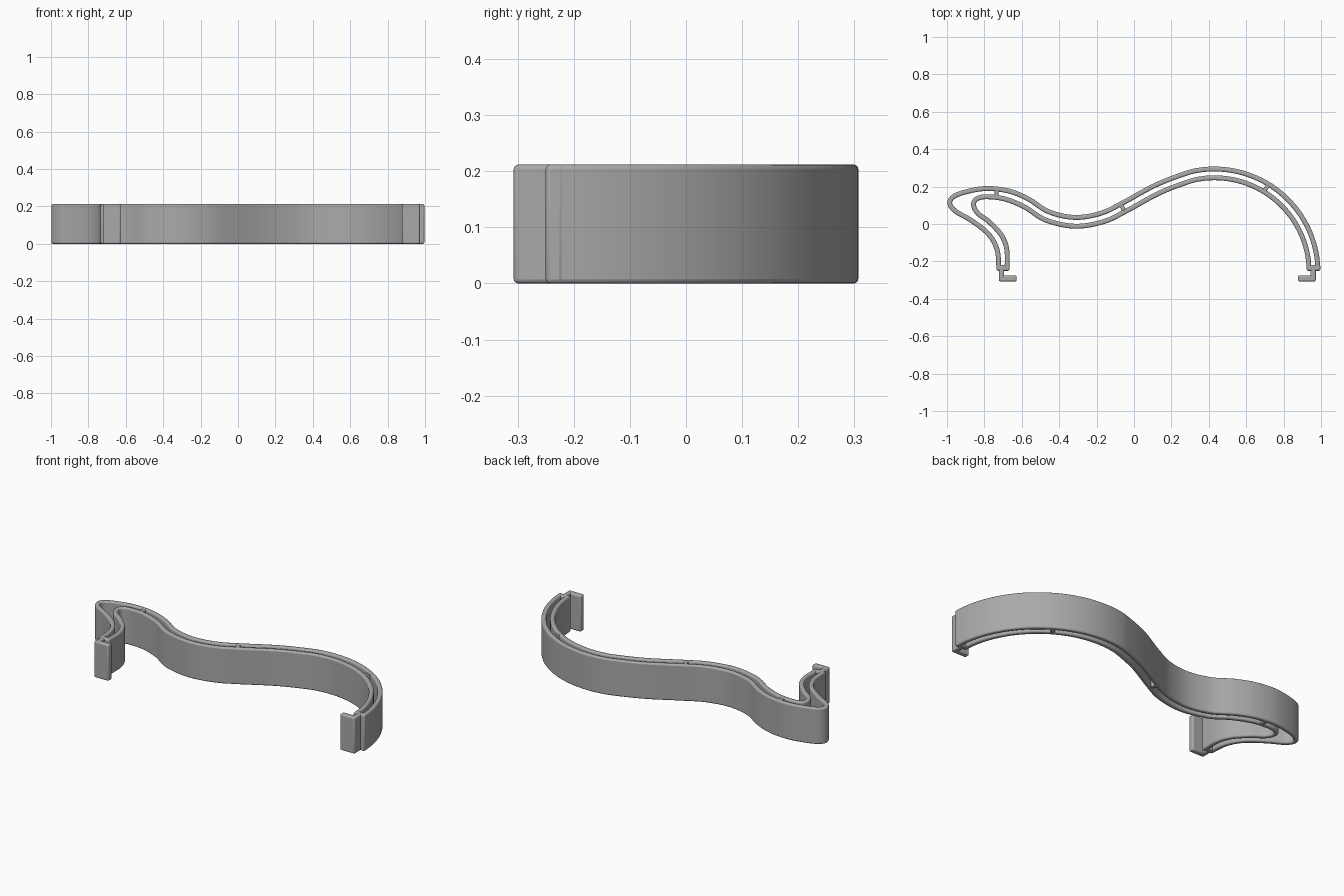
import bpy
import bmesh
import math
from mathutils import Vector

HEIGHT = 0.212
WALL = 0.026
BAND = 0.073

cube = bpy.data.objects.get("Cube")
if cube:
    bpy.data.objects.remove(cube, do_unlink=True)

grey = bpy.data.materials.new("plain grey")
grey.use_nodes = True
colour = (0.4, 0.4, 0.4, 1)
grey.diffuse_color = colour
grey.node_tree.nodes["Principled BSDF"].inputs["Base Color"].default_value = colour


def smooth_path(points, steps=6):
    """Catmull-Rom curve through the points."""
    p = [Vector(q) for q in points]
    p = [2 * p[0] - p[1]] + p + [2 * p[-1] - p[-2]]
    path = []
    for a, b, c, d in zip(p, p[1:], p[2:], p[3:]):
        for i in range(steps):
            t = i / steps
            path.append(0.5 * (2 * b + (c - a) * t + (2 * a - 5 * b + 4 * c - d) * t ** 2
                               + (3 * b - a - 3 * c + d) * t ** 3))
    return path + [p[-2]]


def offset(path, distance):
    """Shift a path to the left of its direction of travel."""
    result = []
    for i, q in enumerate(path):
        along = (path[min(i + 1, len(path) - 1)] - path[max(i - 1, 0)]).normalized()
        result.append(q + Vector((-along.y, along.x)) * distance)
    return result


def extrude_strip(name, side_a, side_b, height=HEIGHT, edge=0.008):
    """Upright wall between two matching paths, with rounded edges."""
    bm = bmesh.new()
    rings = []
    for a, b in zip(side_a, side_b):
        corners = ((a, 0), (b, 0), (b, height), (a, height))
        rings.append([bm.verts.new((q[0], q[1], z)) for q, z in corners])
    for r, s in zip(rings, rings[1:]):
        for i in range(4):
            j = (i + 1) % 4
            bm.faces.new((r[i], r[j], s[j], s[i]))
    bm.faces.new(rings[0])
    bm.faces.new(rings[-1][::-1])
    bmesh.ops.recalc_face_normals(bm, faces=bm.faces)
    mesh = bpy.data.meshes.new(name)
    bm.to_mesh(mesh)
    bm.free()
    mesh.materials.append(grey)
    obj = bpy.data.objects.new(name, mesh)
    bpy.context.collection.objects.link(obj)
    bevel = obj.modifiers.new("rounded edges", "BEVEL")
    bevel.width = edge
    bevel.segments = 3
    bevel.limit_method = "ANGLE"
    bevel.angle_limit = math.radians(40)
    bpy.ops.object.select_all(action="DESELECT")
    obj.select_set(True)
    bpy.context.view_layer.objects.active = obj
    bpy.ops.object.shade_smooth_by_angle(angle=math.radians(35))
    return obj


def block(name, x0, x1, y0, y1):
    extrude_strip(name, [(x0, y0), (x0, y1)], [(x1, y0), (x1, y1)])


# Outer edge: large arch, shallow valley, then a small hump
arch = [(0.43 + 0.567 * math.cos(math.radians(a)), -0.26 + 0.567 * math.sin(math.radians(a)))
        for a in range(2, 100, 8)]
back = arch + [(0.27, 0.282), (0.11, 0.22), (-0.065, 0.125), (-0.18, 0.07), (-0.315, 0.048),
               (-0.45, 0.077), (-0.555, 0.143), (-0.66, 0.187)]
hook = [(-0.785, 0.203), (-0.90, 0.185), (-0.975, 0.155), (-0.998, 0.11), (-0.965, 0.06),
        (-0.88, 0.01), (-0.79, -0.06), (-0.745, -0.14), (-0.735, -0.24)]
outer = smooth_path(back + hook)
extrude_strip("outer_wall", outer, offset(outer, WALL))

# Inner edge follows the back, then turns more tightly inside the hook
inner_back = offset(smooth_path(back), BAND)[::6]
inner_hook = [(-0.77, 0.132), (-0.825, 0.128), (-0.845, 0.105), (-0.825, 0.065), (-0.77, 0.025),
              (-0.70, -0.05), (-0.668, -0.13), (-0.665, -0.24)]
inner = smooth_path(inner_back + inner_hook)
extrude_strip("inner_wall", inner, offset(inner, -WALL))

# Short ribs joining the two walls
for number, (x, y, angle) in enumerate([(0.71, 0.197, 55), (-0.065, 0.095, 117), (-0.735, 0.168, 88)]):
    d = Vector((math.cos(math.radians(angle)), math.sin(math.radians(angle))))
    side = Vector((-d.y, d.x)) * 0.011
    mid = Vector((x, y))
    ends = [mid - d * 0.025, mid + d * 0.025]
    extrude_strip(f"rib_{number + 1}", [e - side for e in ends], [e + side for e in ends], HEIGHT - 0.001, 0.004)

# Closed leg ends with inward-facing hooked feet
for name, left, right, neck, toe in (("left", 0.923, 0.996, 0.972, 0.877),
                                     ("right", -0.735, -0.665, -0.722, -0.627)):
    inward = math.copysign(1, toe - neck)
    block(name + "_leg_end", left, right, -0.25, -0.218)
    block(name + "_foot_neck", *sorted((neck, neck + inward * 0.028)), -0.307, -0.235)
    block(name + "_foot", *sorted((neck, toe)), -0.307, -0.275)
